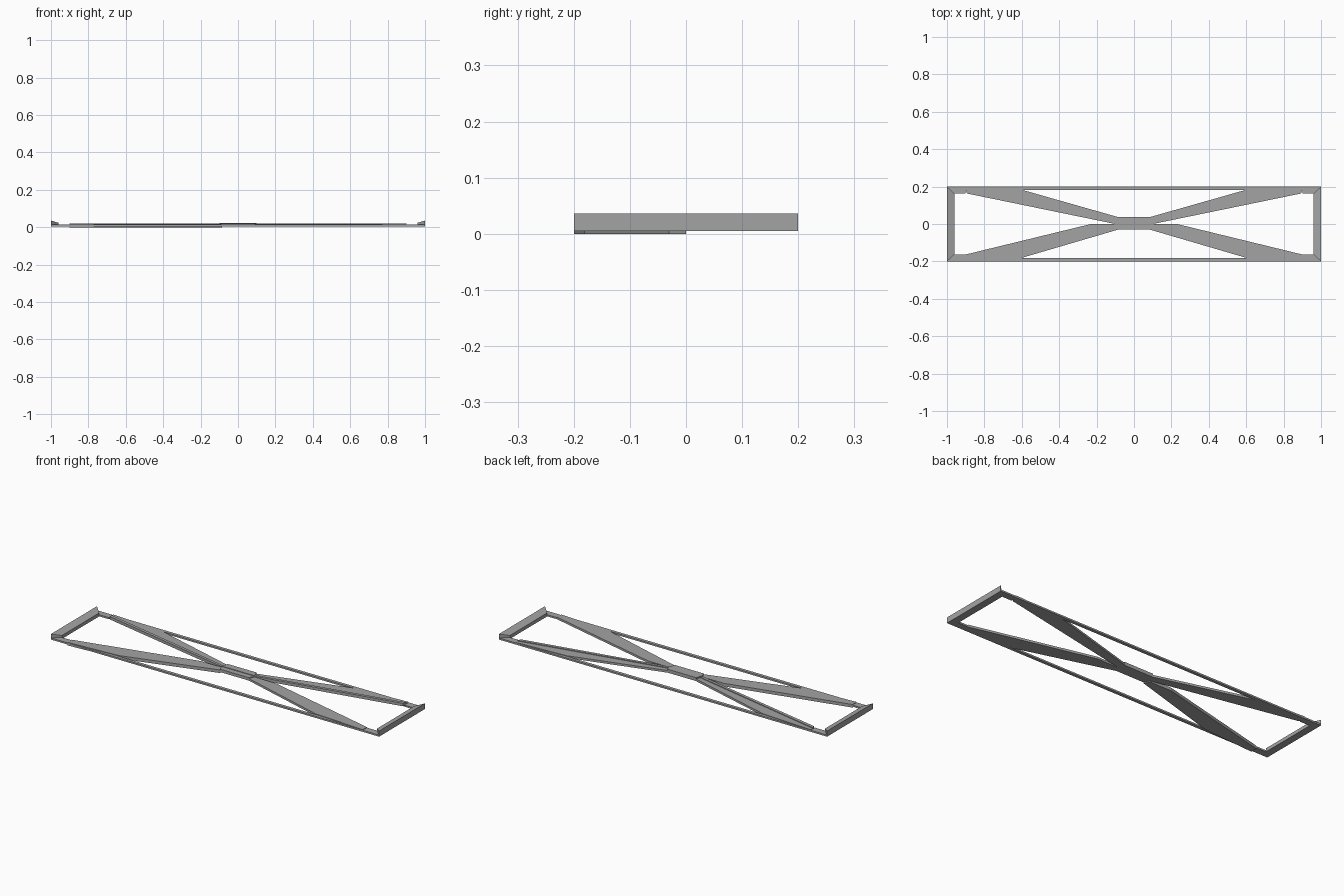
import bpy

if "Cube" in bpy.data.objects:
    bpy.data.objects.remove(bpy.data.objects["Cube"])

metal = bpy.data.materials.new("dark_metal")
metal.diffuse_color = (0.37, 0.37, 0.37, 1)
metal.use_nodes = True
metal.node_tree.nodes["Principled BSDF"].inputs["Base Color"].default_value = metal.diffuse_color


def solid(name, top, bottom):
    """Closed prism between two matching outlines (anticlockwise from above)."""
    n = len(top)
    faces = [tuple(range(n)), tuple(range(2 * n - 1, n - 1, -1))]
    faces += [(i, i + n, (i + 1) % n + n, (i + 1) % n) for i in range(n)]
    me = bpy.data.meshes.new(name)
    me.from_pydata(list(top) + list(bottom), [], faces)
    me.materials.append(metal)
    ob = bpy.data.objects.new(name, me)
    bpy.context.collection.objects.link(ob)
    return ob


def plate(name, pts, z0, sx=1, sy=1):
    """Plate from (x, y, top z) points, mirrored by sx and sy."""
    p = [(x * sx, y * sy, z) for x, y, z in pts]
    area = sum(a[0] * b[1] - b[0] * a[1] for a, b in zip(p, p[1:] + p[:1]))
    if area < 0:
        p.reverse()
    return solid(name, p, [(x, y, z0) for x, y, _ in p])


def flat(z, *pts):
    return [(x, y, z) for x, y in pts]


LOW, RAIL, TOP, RIDGE = 0.005, 0.014, 0.017, 0.021

for sx, side in ((-1, "left"), (1, "right")):
    # Mitred end bar with a top that slopes down inwards
    plate(f"end_bar_{side}", [(0.96, -0.163, 0.024), (1, -0.2, 0.036),
                              (1, 0.2, 0.036), (0.96, 0.163, 0.024)], LOW, sx)

    # Mitred corner blocks between end bar and braces
    for sy, end in ((-1, "front"), (1, "back")):
        plate(f"corner_{end}_{side}", flat(RAIL, (0.9, 0.163), (0.96, 0.163),
                                           (1, 0.2), (0.9, 0.2)), LOW, sx, sy)

    # Back brace: two strips with a raised step between them
    plate(f"back_brace_outer_{side}", flat(TOP, (0.9, 0.18), (0.9, 0.2),
          (0.6, 0.183), (0.085, 0.037), (0.095, 0.012)), LOW, sx)
    plate(f"back_brace_inner_{side}", flat(RIDGE, (0.893, 0.163), (0.9, 0.182),
          (0.095, 0.014), (0.1, 0.0)), LOW, sx)

    # Front brace: wide and flat, the left one reaching the ground
    plate(f"front_brace_{side}", flat(TOP, (0.9, -0.163), (0.23, 0), (0.1, 0),
          (0.085, -0.03), (0.6, -0.181), (0.9, -0.2)),
          0.0 if sx < 0 else LOW, sx)

# Long side rails
for sy, end in ((-1, "front"), (1, "back")):
    plate(f"side_rail_{end}", flat(RAIL, (-0.9, 0.183), (0.9, 0.183),
                                   (0.9, 0.2), (-0.9, 0.2)), LOW, 1, sy)

# Centre hub, stepped along the middle
plate("hub_back", flat(0.024, (-0.1, 0), (0.1, 0),
                       (0.088, 0.037), (-0.088, 0.037)), LOW)
plate("hub_front", flat(0.021, (-0.1, 0), (0.1, 0),
                        (0.088, -0.03), (-0.088, -0.03)), LOW)
